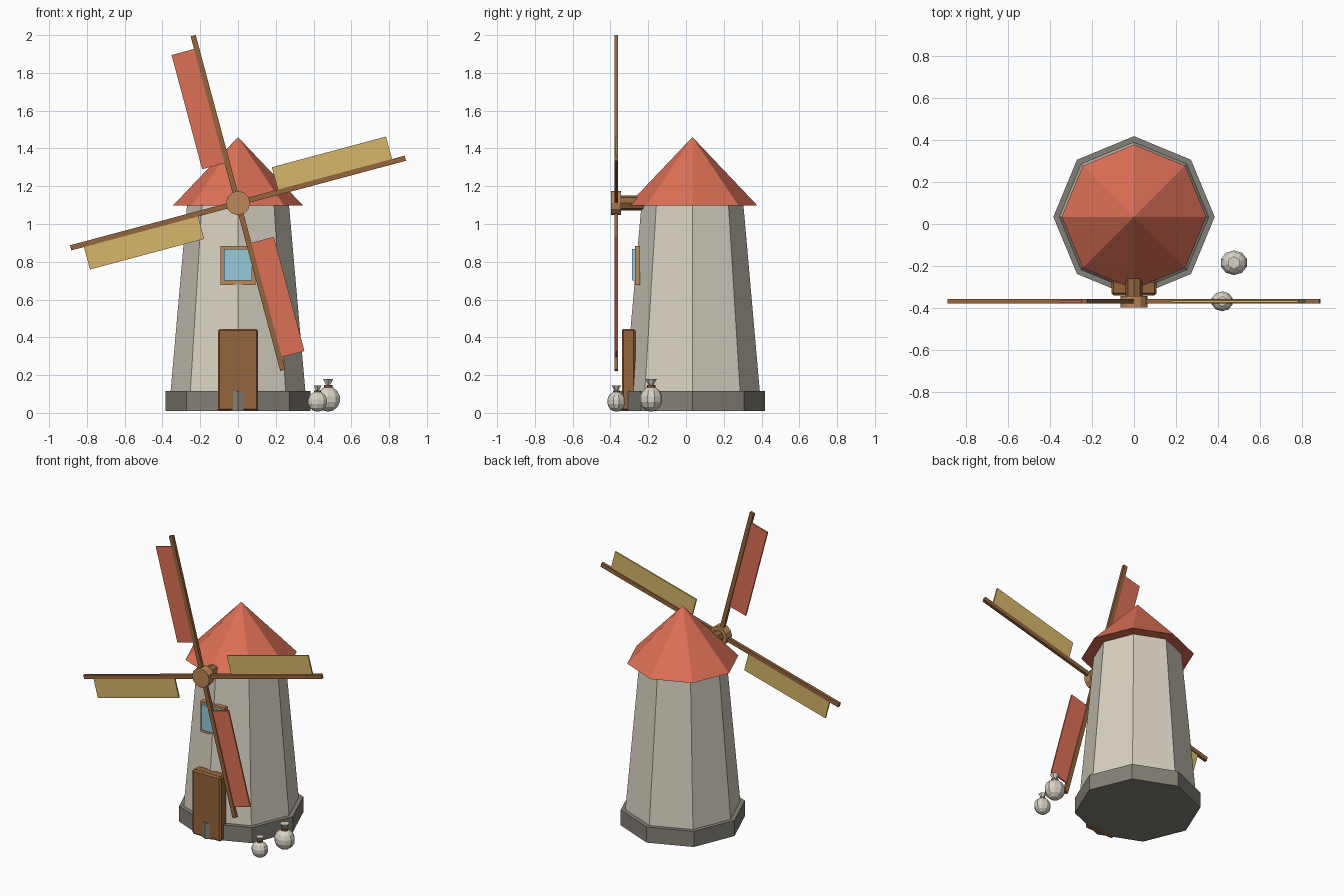
import bpy, bmesh
from math import radians, pi
from mathutils import Matrix, Vector

cube = bpy.data.objects.get("Cube")
if cube:
    bpy.data.objects.remove(cube, do_unlink=True)


def material(name, rgb):
    """Flat material from 0-255 display values, stored as linear."""
    linear = [((c / 255 + 0.055) / 1.055) ** 2.4 for c in rgb]
    m = bpy.data.materials.new(name)
    m.use_nodes = True
    m.diffuse_color = (*linear, 1)
    shader = m.node_tree.nodes["Principled BSDF"]
    shader.inputs["Base Color"].default_value = (*linear, 1)
    shader.inputs["Roughness"].default_value = 0.9
    return m


RED = material("terracotta red", (221, 112, 86))
PLASTER = material("cream plaster", (216, 209, 194))
STONE = material("grey stone", (132, 128, 119))
WOOD = material("dark wood", (149, 101, 61))
LIGHT_WOOD = material("light wood", (188, 136, 88))
CANVAS = material("straw canvas", (214, 182, 106))
GLASS = material("pale blue glass", (150, 203, 216))
SACKCLOTH = material("sackcloth", (216, 210, 197))


def add(name, bm, mat):
    mesh = bpy.data.meshes.new(name)
    bm.to_mesh(mesh)
    bm.free()
    mesh.materials.append(mat)
    obj = bpy.data.objects.new(name, mesh)
    bpy.context.collection.objects.link(obj)
    return obj


def box(name, low, high, mat, bevel=0.0, turn=Matrix()):
    low, high = Vector(low), Vector(high)
    bm = bmesh.new()
    place = Matrix.Translation((low + high) / 2) @ Matrix.Diagonal((*(high - low), 1))
    bmesh.ops.create_cube(bm, size=1, matrix=turn @ place)
    if bevel:
        bmesh.ops.bevel(bm, geom=bm.edges[:], offset=bevel, segments=1, affect='EDGES')
    return add(name, bm, mat)


def frustum(name, centre, r_low, r_high, height, sides, mat, turn=Matrix()):
    """Tapered prism rising from centre along z, or along the turned z."""
    bm = bmesh.new()
    place = Matrix.Translation(centre) @ turn @ Matrix.Translation((0, 0, height / 2))
    bmesh.ops.create_cone(bm, cap_ends=True, segments=sides, radius1=r_low,
                          radius2=r_high, depth=height, matrix=place)
    return add(name, bm, mat)


# Octagonal tower
TOWER_Y = 0.034
frustum("stone_base", (0, TOWER_Y, 0.01), 0.385, 0.385, 0.105, 8, STONE)
frustum("tower_wall", (0, TOWER_Y, 0.1), 0.358, 0.27, 1.0, 8, PLASTER)
frustum("roof", (0, TOWER_Y, 1.097), 0.345, 0, 0.363, 8, RED)

# Door and window
box("door", (-0.107, -0.34, 0.01), (0.107, -0.268, 0.445), WOOD, 0.01)
box("window_frame", (-0.092, -0.27, 0.677), (0.092, -0.243, 0.884), LIGHT_WOOD)
box("window_glass", (-0.073, -0.285, 0.7), (0.073, -0.25, 0.868), GLASS)

# Hub and axle
HUB_Y, HUB_Z = -0.369, 1.111
backward = Matrix.Rotation(-pi / 2, 4, 'X')
frustum("hub", (0, -0.398, HUB_Z), 0.064, 0.064, 0.055, 12, LIGHT_WOOD, backward)
frustum("axle", (0, -0.36, HUB_Z), 0.04, 0.04, 0.2, 8, WOOD, backward)

# Four arms, each with a sail on its trailing side
for i, cloth in enumerate((RED, CANVAS, RED, CANVAS)):
    spin = Matrix.Translation((0, HUB_Y, HUB_Z)) @ Matrix.Rotation(-radians(15 + 90 * i), 4, 'Y')
    box(f"sail_arm_{i + 1}", (-0.014, -0.01, 0), (0.014, 0.01, 0.917), WOOD, turn=spin)
    box(f"sail_{i + 1}", (-0.137, -0.005, 0.222), (-0.005, 0.005, 0.848), cloth, turn=spin)


# Tied grain sacks
def sack(name, x, y, r):
    bm = bmesh.new()
    place = Matrix.Translation((x, y, r + 0.006)) @ Matrix.Diagonal((r, r * 0.9, r, 1))
    spin = Matrix.Rotation(pi / 2, 4, 'Z')
    bmesh.ops.create_uvsphere(bm, u_segments=10, v_segments=7, radius=1,
                              matrix=place @ (spin if abs(y) < 0 else Matrix()))
    add(name, bm, SACKCLOTH)
    top = 2 * r + 0.002
    frustum(name + "_tie", (x, y, top - r * 0.02), r * 0.34, r * 0.34, r * 0.2, 8, WOOD)
    frustum(name + "_neck", (x, y, top + r * 0.12), r * 0.15, r * 0.46, r * 0.52, 6, SACKCLOTH)


sack("large_sack", 0.477, -0.185, 0.067)
sack("small_sack", 0.421, -0.369, 0.054)
